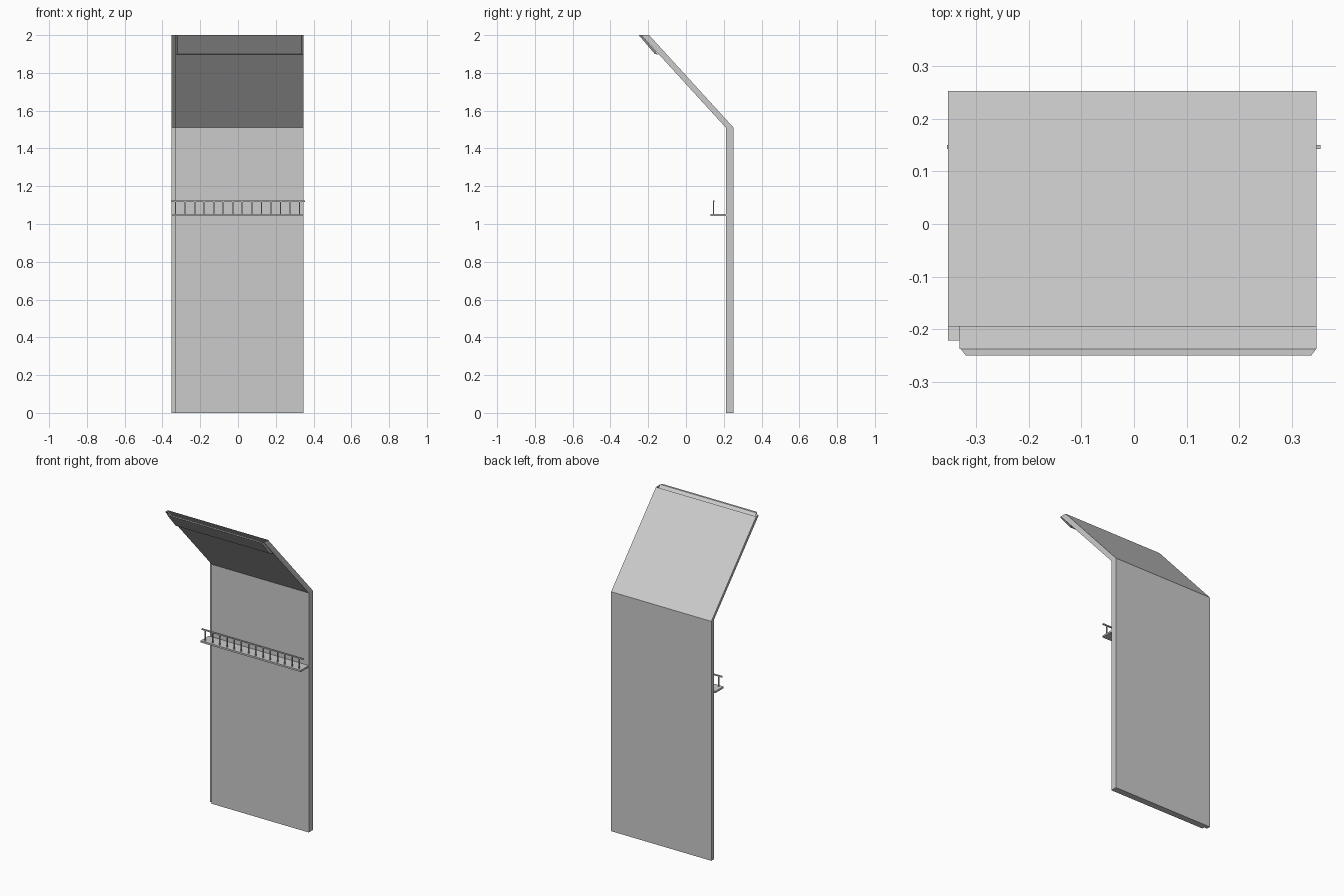
import bpy, bmesh

if "Cube" in bpy.data.objects:
    bpy.data.objects.remove(bpy.data.objects["Cube"])


def make_object(name, verts, faces):
    mesh = bpy.data.meshes.new(name)
    bm = bmesh.new()
    vs = [bm.verts.new(v) for v in verts]
    for f in faces:
        bm.faces.new([vs[i] for i in f])
    bmesh.ops.recalc_face_normals(bm, faces=bm.faces)
    bm.to_mesh(mesh)
    bm.free()
    obj = bpy.data.objects.new(name, mesh)
    bpy.context.collection.objects.link(obj)
    return obj


def box(name, x0, x1, y0, y1, z0, z1):
    bpy.ops.mesh.primitive_cube_add(
        size=1, location=((x0 + x1) / 2, (y0 + y1) / 2, (z0 + z1) / 2))
    obj = bpy.context.object
    obj.name = name
    obj.scale = (x1 - x0, y1 - y0, z1 - z0)
    return obj


# Wall and sloping overhang: one stepped section (x, depth fraction) swept upwards,
# with a thinner joining tongue on the left and an open slot at the top
section = [(-.353, 0), (-.353, .63), (-.331, .63), (-.331, 1), (.346, 1), (.346, 0)]
stations = [(.252, .211, 0), (.252, .211, 1.51), (-.195, -.237, 2)]
n = len(section)
verts = [(x, o + (i - o) * f, z) for o, i, z in stations for x, f in section]
faces = [tuple(range(n))]
for s in range(len(stations) - 1):
    for k in range(n):
        a, b = s * n + k, s * n + (k + 1) % n
        faces.append((a, b, b + n, a + n))
make_object("wall_and_overhang", verts, faces)

# Raised lip under the top edge of the overhang, with tapered sides
base = [(-.329, -.147, 1.897), (.346, -.147, 1.897), (.346, -.237, 2), (-.329, -.237, 2)]
outer = [(-.319, -.165, 1.9), (.336, -.165, 1.9), (.336, -.25, 2), (-.319, -.25, 2)]
make_object("overhang_lip", base + outer,
            [(0, 1, 2, 3), (4, 5, 6, 7)] +
            [(k, (k + 1) % 4, (k + 1) % 4 + 4, k + 4) for k in range(4)])

# Walkway floor
box("walkway", -.353, .346, .131, .212, 1.042, 1.053)

# Handrail and its posts
box("handrail", -.355, .354, .142, .15, 1.117, 1.124)
for k in range(14):
    x = -.33 + k * .0504
    box(f"rail_post_{k + 1}", x - .003, x + .003, .143, .149, 1.05, 1.12)
